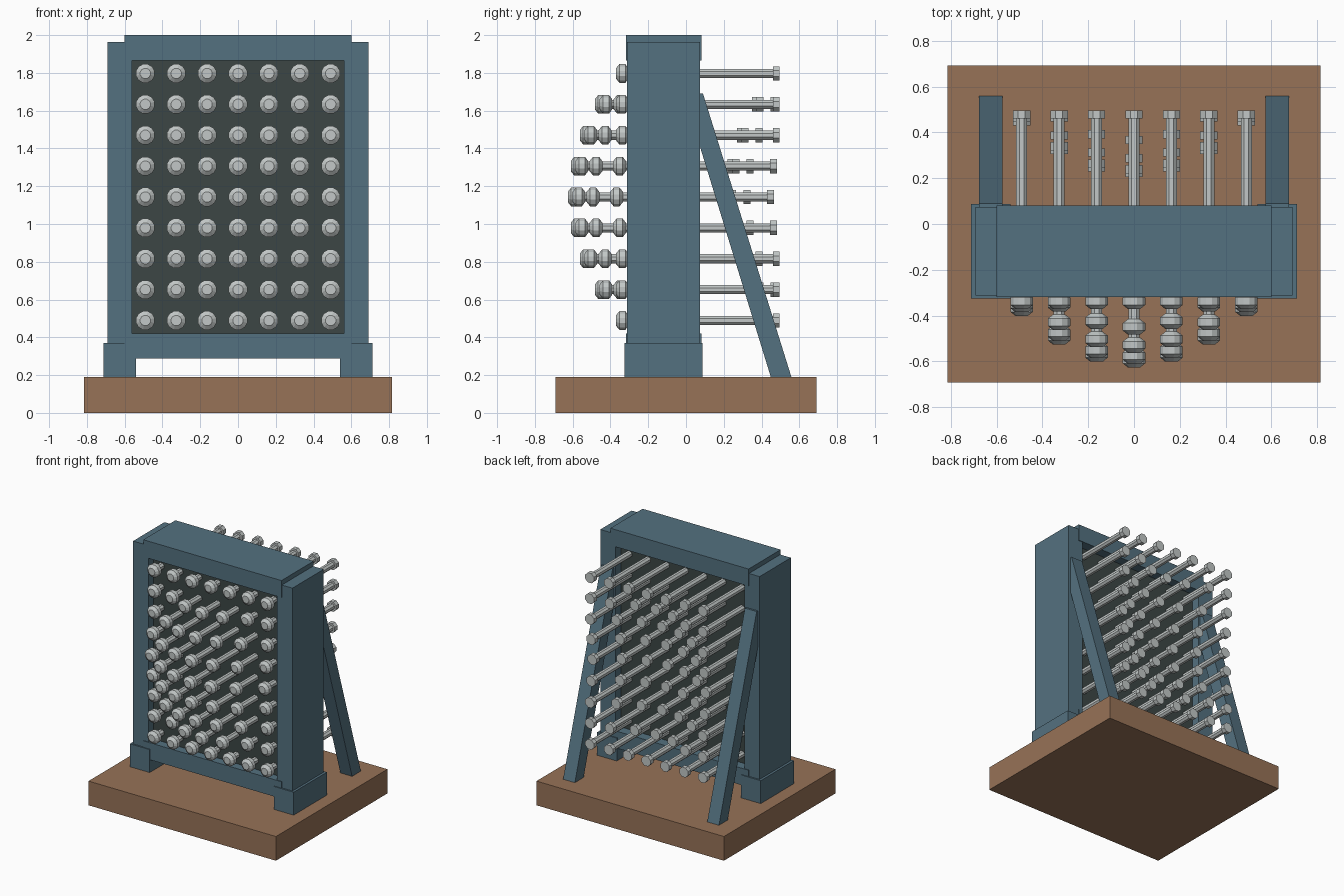
import bpy, bmesh, math

cube = bpy.data.objects.get("Cube")
if cube:
    bpy.data.objects.remove(cube)


def material(name, rgb):
    m = bpy.data.materials.new(name)
    m.use_nodes = True
    m.diffuse_color = (*rgb, 1)
    node = next(n for n in m.node_tree.nodes if n.type == 'BSDF_PRINCIPLED')
    node.inputs["Base Color"].default_value = (*rgb, 1)
    return m


BLUE = material("slate_blue", (0.088, 0.165, 0.215))
WOOD = material("brown_wood", (0.310, 0.170, 0.096))
DARK = material("dark_panel", (0.045, 0.062, 0.060))
STEEL = material("pin_grey", (0.54, 0.575, 0.57))


def finish(name, bm, mat):
    bmesh.ops.recalc_face_normals(bm, faces=bm.faces)
    mesh = bpy.data.meshes.new(name)
    bm.to_mesh(mesh)
    bm.free()
    mesh.materials.append(mat)
    obj = bpy.data.objects.new(name, mesh)
    bpy.context.collection.objects.link(obj)
    return obj


def box(name, mat, x, y, z):
    """Box from its (low, high) range on each axis."""
    bm = bmesh.new()
    bmesh.ops.create_cube(bm, size=1)
    for v in bm.verts:
        v.co = [lo if c < 0 else hi for c, (lo, hi) in zip(v.co, (x, y, z))]
    return finish(name, bm, mat)


def side_prism(name, mat, x0, x1, profile):
    """Extrude a y-z outline along x."""
    bm = bmesh.new()
    face = bm.faces.new([bm.verts.new((x0, y, z)) for y, z in profile])
    new = bmesh.ops.extrude_face_region(bm, geom=[face])["geom"]
    bmesh.ops.translate(bm, vec=(x1 - x0, 0, 0),
                        verts=[g for g in new if isinstance(g, bmesh.types.BMVert)])
    return finish(name, bm, mat)


def turned(bm, cx, cz, profile, sides):
    """Closed solid turned around the y direction; profile is (y, radius)."""
    rings = []
    for y, r in profile:
        angles = [math.tau * (k + 0.5) / sides for k in range(sides)]
        rings.append([bm.verts.new((cx + r * math.cos(a), y, cz + r * math.sin(a)))
                      for a in angles])
    for a, b in zip(rings, rings[1:]):
        for k in range(sides):
            n = (k + 1) % sides
            bm.faces.new((a[k], a[n], b[n], b[k]))
    bm.faces.new(rings[0])
    bm.faces.new(rings[-1])


# Base, frame and the panel set back inside it
box("base", WOOD, (-0.814, 0.814), (-0.692, 0.692), (0, 0.19))
box("top_beam", BLUE, (-0.6, 0.6), (-0.318, 0.081), (1.866, 2.0))
box("bottom_beam", BLUE, (-0.6, 0.6), (-0.318, 0.081), (0.287, 0.42))
box("pin_panel", DARK, (-0.57, 0.57), (-0.25, 0.005), (0.41, 1.88))

BRACE = [(0.04, 1.52), (0.449, 0.19), (0.558, 0.19), (0.09, 1.69), (0.04, 1.69)]
for side, s in (("right", -1), ("left", 1)):
    span = lambda a, b: tuple(sorted((s * a, s * b)))
    box(side + "_post", BLUE, span(0.56, 0.692), (-0.313, 0.075), (0.19, 1.963))
    box(side + "_foot", BLUE, span(0.54, 0.711), (-0.325, 0.088), (0.19, 0.37))
    side_prism(side + "_brace", BLUE, *span(0.575, 0.677), BRACE)

# Grid of sliding pins pushed forward in a dome
STEP = 0.1635
bm = bmesh.new()
for i in range(-3, 4):
    for j in range(-4, 5):
        push = 0.255 * max(0, 1 - 0.882 * (i / 3) ** 2 - (j / 4) ** 2)
        x, z = i * STEP, 1.143 + j * STEP
        tip, tail = -0.371 - push, 0.496 - push
        turned(bm, x, z, [(tip + 0.03, 0.026), (tail - 0.01, 0.026)], 8)
        turned(bm, x, z, [(tail - 0.036, 0.041), (tail, 0.041)], 8)
        turned(bm, x, z, [(tip, 0.028), (tip + 0.018, 0.051),
                          (tip + 0.05, 0.051), (tip + 0.067, 0.028)], 12)
finish("pins", bm, STEEL)
